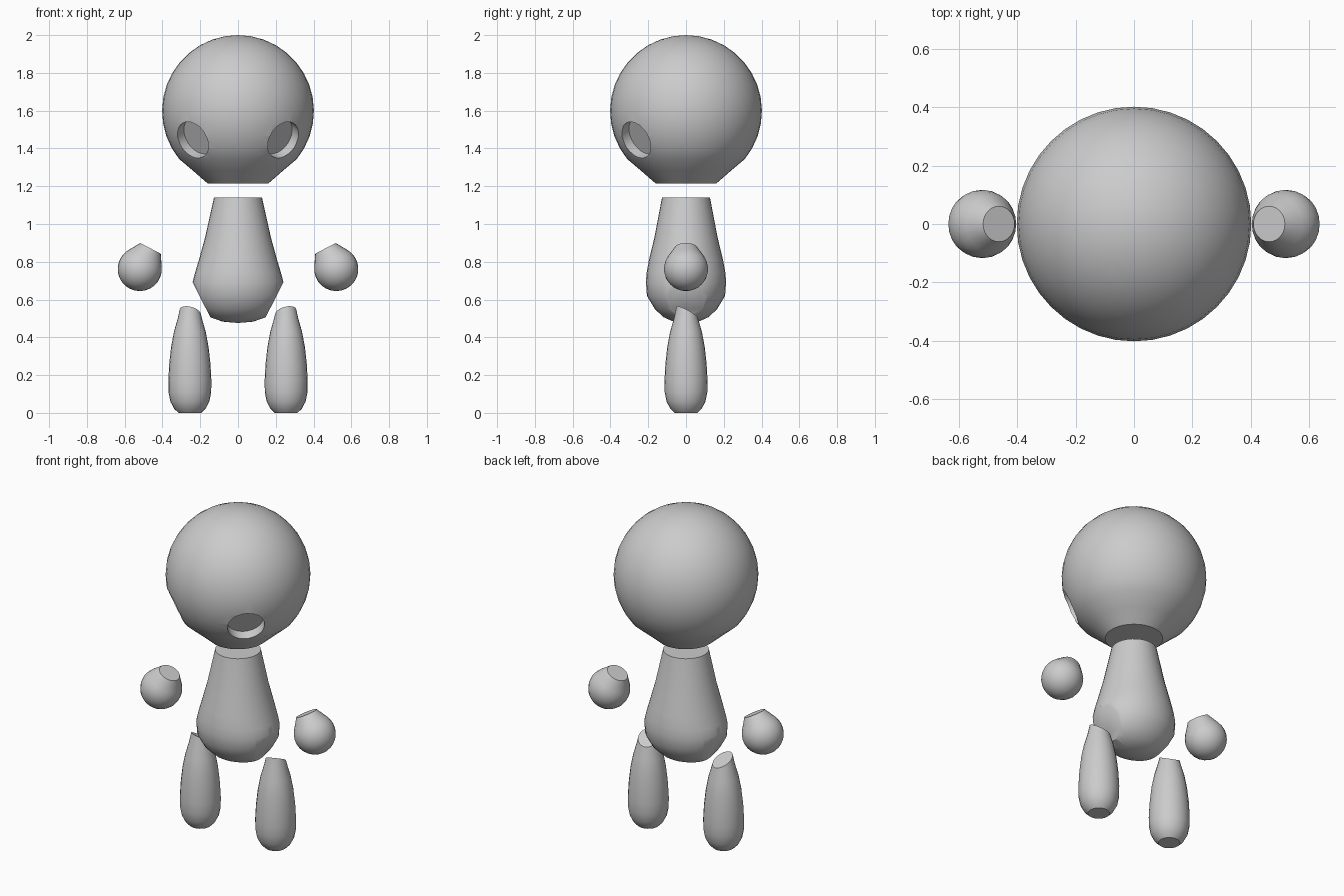
import bpy, bmesh, math
from mathutils import Vector

if "Cube" in bpy.data.objects:
    bpy.data.objects.remove(bpy.data.objects["Cube"])

grey = bpy.data.materials.new("soft_grey")
grey.diffuse_color = (0.6, 0.6, 0.6, 1)
grey.use_nodes = True
grey.node_tree.nodes["Principled BSDF"].inputs["Base Color"].default_value = grey.diffuse_color


def lathe(rings, segs):
    """Closed bmesh from (rx, ry, z) rings listed bottom to top."""
    bm = bmesh.new()
    loops = []
    for rx, ry, z in rings:
        if rx == 0:
            loops.append([bm.verts.new((0, 0, z))])
        else:
            loops.append([bm.verts.new((rx * math.cos(a), ry * math.sin(a), z))
                          for a in (2 * math.pi * i / segs for i in range(segs))])
    for lo, hi in zip(loops, loops[1:]):
        for i in range(segs):
            j = (i + 1) % segs
            quad = [lo[i % len(lo)], lo[j % len(lo)], hi[j % len(hi)], hi[i % len(hi)]]
            bm.faces.new(list(dict.fromkeys(quad)))
    for end in (loops[0], loops[-1]):
        if len(end) > 1:
            bm.faces.new(end)
    bmesh.ops.recalc_face_normals(bm, faces=bm.faces)
    return bm


def slice_off(bm, point, normal):
    """Cut away everything beyond a plane and cap the cut."""
    res = bmesh.ops.bisect_plane(bm, geom=bm.verts[:] + bm.edges[:] + bm.faces[:],
                                 plane_co=point, plane_no=normal, clear_outer=True)
    rim = [g for g in res["geom_cut"] if isinstance(g, bmesh.types.BMEdge)]
    bmesh.ops.edgeloop_fill(bm, edges=rim)
    bmesh.ops.recalc_face_normals(bm, faces=bm.faces)


def finish(name, bm):
    me = bpy.data.meshes.new(name)
    bm.to_mesh(me)
    bm.free()
    ob = bpy.data.objects.new(name, me)
    bpy.context.collection.objects.link(ob)
    me.materials.append(grey)
    return ob


def activate(ob):
    bpy.ops.object.select_all(action='DESELECT')
    ob.select_set(True)
    bpy.context.view_layer.objects.active = ob


def smooth(ob):
    activate(ob)
    bpy.ops.object.shade_smooth_by_angle(angle=math.radians(32))


# Head: ball with a short cone down to a flat neck opening
R, CZ = 0.402, 1.598
rings = [(0.16, 0.16, 1.214), (0.238, 0.238, 1.282)]
for i in range(13, -1, -1):
    a = math.radians(129.2) * i / 13
    r = R * math.sin(a)
    rings.append((r, r, CZ + R * math.cos(a)))
head = finish("head", lathe(rings, 40))

# Round sockets bored into the lower front of the head
for s in (-1, 1):
    d = Vector((0.617 * s, -0.68, -0.395)).normalized()
    bm = bmesh.new()
    bmesh.ops.create_cone(bm, cap_ends=True, segments=32, radius1=0.104,
                          radius2=0.104, depth=0.2)
    rot = d.to_track_quat('Z', 'Y').to_matrix().to_4x4()
    bmesh.ops.transform(bm, matrix=rot, verts=bm.verts)
    bmesh.ops.translate(bm, vec=Vector((0, 0, CZ)) + d * 0.432, verts=bm.verts)
    cutter = finish("socket_cutter", bm)
    cutter.hide_render = True
    activate(head)
    mod = head.modifiers.new("socket", 'BOOLEAN')
    mod.operation, mod.solver, mod.object = 'DIFFERENCE', 'EXACT', cutter
    bpy.ops.object.modifier_apply(modifier=mod.name)
    bpy.data.objects.remove(cutter)
smooth(head)

# Body: pear shape with flat hip discs sliced off both sides
body = lathe([(0, 0, 0.476), (0.08, 0.065, 0.483), (0.15, 0.12, 0.507),
              (0.2, 0.165, 0.55), (0.235, 0.207, 0.62), (0.241, 0.212, 0.69),
              (0.228, 0.209, 0.74), (0.207, 0.196, 0.81), (0.174, 0.167, 0.93),
              (0.127, 0.127, 1.14)], 32)
for s in (-1, 1):
    slice_off(body, (0.194 * s, 0, 0.6), (0.89 * s, 0, -0.45))
smooth(finish("body", body))

for s, side in ((-1, "left"), (1, "right")):
    # Hand: ball tapering to a flat wrist that leans inward
    rings = [(0, 0, -0.117)]
    for i in range(1, 10):
        a = math.radians(-90 + 123.5 * i / 9)
        rings.append((0.117 * math.cos(a), 0.117 * math.cos(a), 0.117 * math.sin(a)))
    rings.append((0.061, 0.061, 0.123))
    hand = finish(side + "_hand", lathe(rings, 24))
    hand.rotation_euler = (0, -s * math.radians(27.5), 0)
    hand.location = (0.52 * s, 0, 0.762)
    smooth(hand)

    # Leg: tapered drop with a flat sole and a slanted top
    prof = [(0.06, 0), (0.083, 0.022), (0.103, 0.06), (0.113, 0.11), (0.114, 0.17),
            (0.109, 0.26), (0.099, 0.35), (0.084, 0.43), (0.064, 0.5), (0.042, 0.6)]
    leg = lathe([(r, r, z) for r, z in prof], 24)
    slice_off(leg, (0, 0, 0.537), (-0.22 * s, 0.52, 1))
    leg = finish(side + "_leg", leg)
    leg.location = (0.255 * s, 0, 0)
    smooth(leg)
